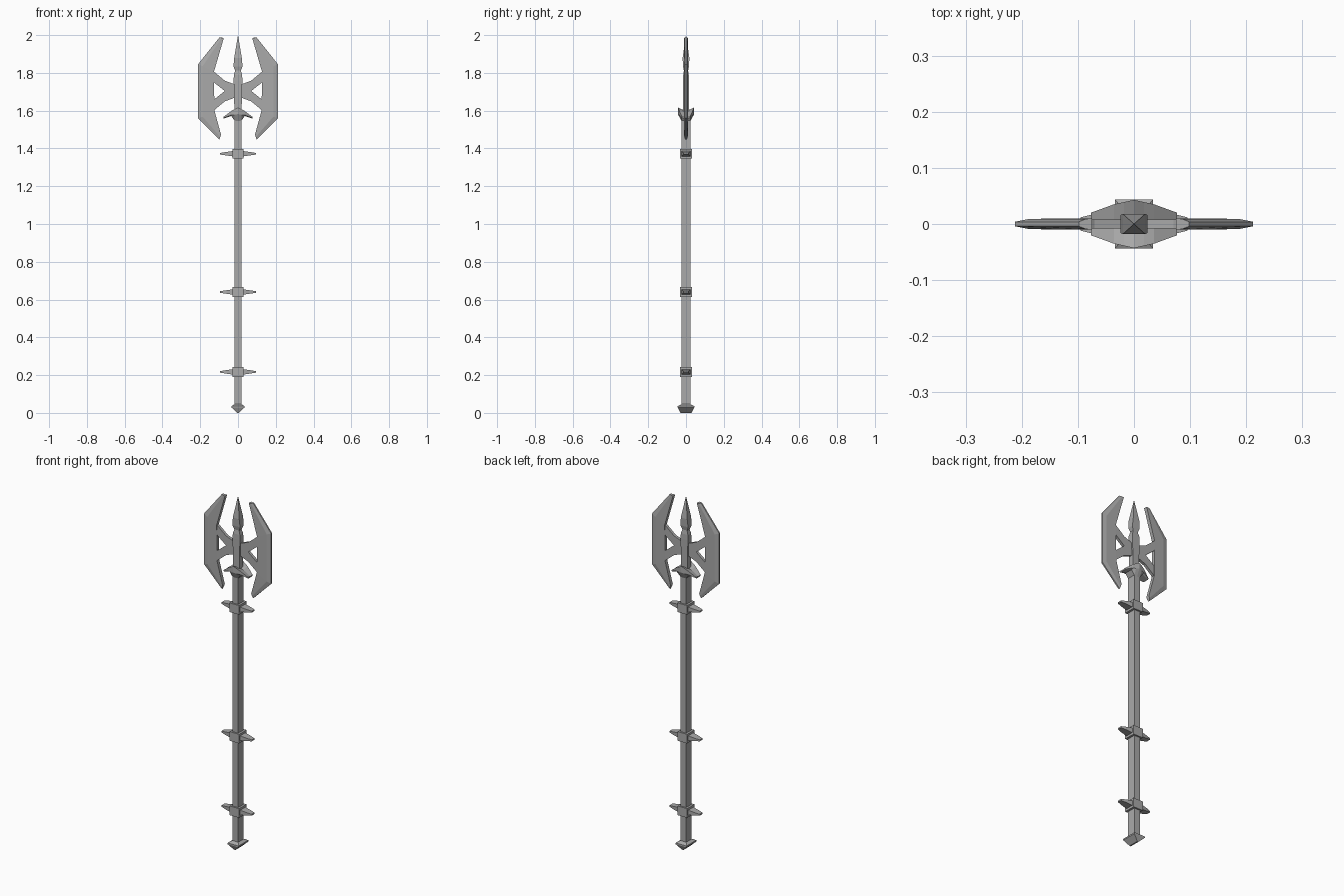
import bpy
import bmesh

cube = bpy.data.objects.get("Cube")
if cube:
    bpy.data.objects.remove(cube, do_unlink=True)

steel = bpy.data.materials.new("grey steel")
steel.use_nodes = True
GREY = (0.4, 0.4, 0.4, 1)
steel.diffuse_color = GREY
steel.node_tree.nodes["Principled BSDF"].inputs["Base Color"].default_value = GREY


def loft(name, rings, mirror=False, cap_start=True):
    """Skin a list of equal-length point rings and cap the ends."""
    bm = bmesh.new()
    rows = [[bm.verts.new(p) for p in ring] for ring in rings]
    n = len(rows[0])
    for a, b in zip(rows, rows[1:]):
        for i in range(n):
            j = (i + 1) % n
            bm.faces.new((a[i], a[j], b[j], b[i]))
    if cap_start:
        bm.faces.new(rows[0][::-1])
    bm.faces.new(rows[-1])
    bmesh.ops.remove_doubles(bm, verts=bm.verts, dist=0.0001)
    bmesh.ops.recalc_face_normals(bm, faces=bm.faces)
    mesh = bpy.data.meshes.new(name)
    bm.to_mesh(mesh)
    bm.free()
    mesh.materials.append(steel)
    obj = bpy.data.objects.new(name, mesh)
    bpy.context.collection.objects.link(obj)
    if mirror:
        mod = obj.modifiers.new("Mirror", 'MIRROR')
        mod.use_clip = True
    return obj


def level(z, hx, hy):
    """Rectangle lying flat at height z."""
    return [(-hx, -hy, z), (hx, -hy, z), (hx, hy, z), (-hx, hy, z)]


def slab(x, hy, low, high):
    """Rectangle standing upright at position x."""
    return [(x, -hy, low), (x, hy, low), (x, hy, high), (x, -hy, high)]


# Square handle
loft("handle", [level(0.03, 0.018, 0.024), level(1.58, 0.018, 0.024)])

# Pommel with a ridge underneath
loft("pommel", [level(0.0, 0.004, 0.03), level(0.028, 0.034, 0.044),
                level(0.036, 0.034, 0.044), level(0.046, 0.018, 0.024)])

# Collars with a pair of side spikes each
for label, z in (("lower", 0.217), ("middle", 0.64), ("upper", 1.372)):
    loft(label + "_collar", [level(z - 0.026, 0.03, 0.033), level(z + 0.026, 0.03, 0.033)])
    loft(label + "_spikes", [slab(0.028, 0.023, z - 0.014, z + 0.014),
                             slab(0.07, 0.018, z - 0.008, z + 0.008),
                             slab(0.095, 0.012, z - 0.004, z + 0.004)], mirror=True)

# Chevron guard below the head
guard = []
for x, hy, top, dip, mid, bottom, by in (
        (0.0, 0.043, 1.617, 0.02, 1.582, 1.545, 0.024),
        (0.018, 0.039, 1.608, 0.015, 1.578, 1.547, 0.024),
        (0.036, 0.035, 1.598, 0.01, 1.577, 1.572, 0.024),
        (0.077, 0.02, 1.567, 0.002, 1.561, 1.558, 0.016)):
    guard.append([(x, hy, top), (x, 0, top - dip), (x, -hy, top), (x, -hy, mid),
                  (x, -by, bottom), (x, by, bottom), (x, hy, mid)])
loft("guard", guard, mirror=True, cap_start=False)

# Head core, narrowing to a neck and ending in a spear point
loft("spear_point", [level(z, hx, hy) for z, hx, hy in (
    (1.56, 0.018, 0.016), (1.64, 0.02, 0.016), (1.76, 0.023, 0.016),
    (1.79, 0.022, 0.015), (1.812, 0.015, 0.011), (1.835, 0.024, 0.016),
    (1.88, 0.02, 0.018), (1.998, 0.0005, 0.0005))])

# Forked arms joining the blades to the core
MIDDLE = 1.704
for label, side in (("upper", 1), ("lower", -1)):
    loft(label + "_arms", [slab(x, 0.008, MIDDLE + side * a, MIDDLE + side * b)
                           for x, a, b in ((0.0, 0, 0.038), (0.02, 0, 0.036),
                                           (0.07, 0, 0.055), (0.128, 0.046, 0.103))],
         mirror=True, cap_start=False)

# Crescent blades: inner edge, bevel line and thin cutting edge at each station
blade = []
for z_in, inner, z_bevel, bevel, z_out, outer in (
        (1.985, 0.075, 1.985, 0.086, 1.988, 0.098),
        (1.807, 0.127, 1.836, 0.187, 1.845, 0.212),
        (1.602, 0.125, 1.568, 0.187, 1.56, 0.212),
        (1.473, 0.09, 1.46, 0.094, 1.447, 0.098)):
    blade.append([(inner, -0.01, z_in), (bevel, -0.009, z_bevel), (outer, -0.004, z_out),
                  (outer, 0.004, z_out), (bevel, 0.009, z_bevel), (inner, 0.01, z_in)])
loft("blades", blade, mirror=True)
